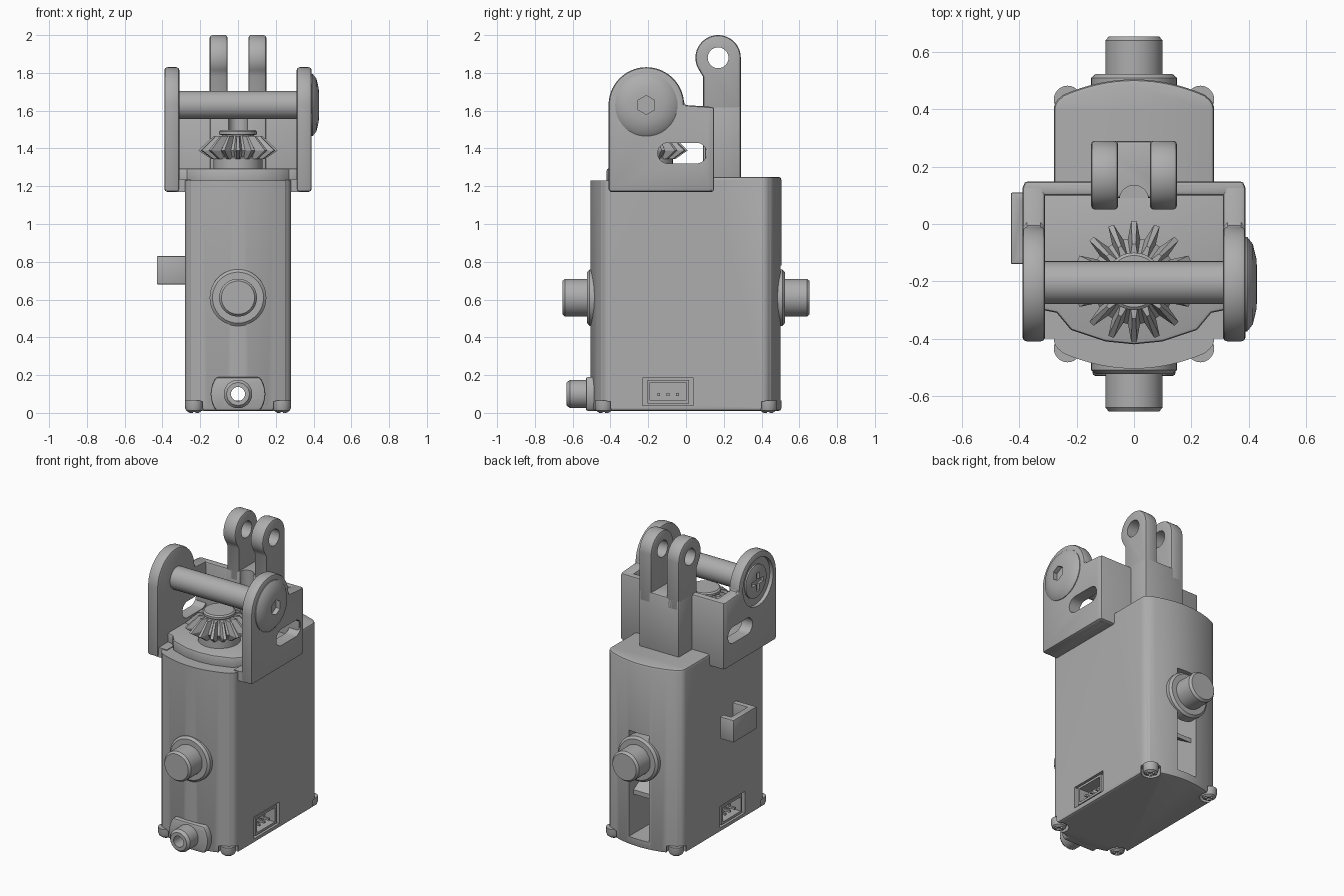
import bpy, bmesh, math

if "Cube" in bpy.data.objects:
    bpy.data.objects.remove(bpy.data.objects["Cube"])

grey = bpy.data.materials.new("plain grey")
grey.use_nodes = True
colour = (0.42, 0.42, 0.42, 1)
grey.diffuse_color = colour
grey.node_tree.nodes["Principled BSDF"].inputs["Base Color"].default_value = colour

# Outline plane to model space, by extrusion axis
PLACE = {"x": lambda u, v, w: (w, u, v),
         "y": lambda u, v, w: (u, w, v),
         "z": lambda u, v, w: (u, v, w)}
parts = []


def apply(obj, mod):
    bpy.context.view_layer.objects.active = obj
    bpy.ops.object.modifier_apply(modifier=mod.name)


def loft(name, rings, axis, bevel=0):
    """Skin a stack of (outline, height) rings and cap both ends."""
    bm = bmesh.new()
    rows = [[bm.verts.new(PLACE[axis](u, v, w)) for u, v in pts] for pts, w in rings]
    n = len(rows[0])
    for a, b in zip(rows, rows[1:]):
        for i in range(n):
            j = (i + 1) % n
            bm.faces.new((a[i], a[j], b[j], b[i]))
    bm.faces.new(rows[0])
    bm.faces.new(rows[-1])
    bmesh.ops.recalc_face_normals(bm, faces=bm.faces)
    mesh = bpy.data.meshes.new(name)
    bm.to_mesh(mesh)
    bm.free()
    mesh.materials.append(grey)
    obj = bpy.data.objects.new(name, mesh)
    bpy.context.collection.objects.link(obj)
    if bevel:
        mod = obj.modifiers.new("bevel", "BEVEL")
        mod.width, mod.segments = bevel, 2
        mod.limit_method, mod.angle_limit = "ANGLE", math.radians(40)
        apply(obj, mod)
    parts.append(obj)
    return obj


def prism(name, pts, axis, a, b, bevel=0):
    return loft(name, [(pts, a), (pts, b)], axis, bevel)


def arc(cu, cv, r, start, end, n=24):
    angles = [math.radians(start + (end - start) * i / n) for i in range(n + 1)]
    return [(cu + r * math.cos(a), cv + r * math.sin(a)) for a in angles]


def disc(cu, cv, r, n=48):
    return arc(cu, cv, r, 0, 360, n)[:-1]


def lathe(name, cu, cv, profile, axis, n=48):
    return loft(name, [(disc(cu, cv, r, n), w) for r, w in profile], axis)


def box(name, x, y, z, bevel=0):
    return prism(name, [(x[0], y[0]), (x[1], y[0]), (x[1], y[1]), (x[0], y[1])],
                 "z", z[0], z[1], bevel)


def cut(targets, *cutters):
    for tool in cutters:
        tool.hide_render = True
        for obj in targets:
            mod = obj.modifiers.new("cut", "BOOLEAN")
            mod.operation, mod.object, mod.solver = "DIFFERENCE", tool, "EXACT"
            apply(obj, mod)
        parts.remove(tool)
        bpy.data.objects.remove(tool)


# Main housing with bowed front and back
bow = [(0.25 - 0.5 * i / 16, 0.505 - 0.055 * (1 - i / 8) ** 2) for i in range(17)]
half = arc(0.23, 0.40, 0.05, 0, 60, 6) + bow + arc(-0.23, 0.40, 0.05, 120, 180, 6)
outline = half + [(-u, -v) for u, v in half]
body = prism("housing", outline, "z", 0.01, 1.25, 0.015)
cut([body], box("front_step_cutter", (-0.4, 0.4), (-0.6, 0.14), (1.23, 1.4)))

# Rear slot with the sloping board inside
cut([body], box("slot_cutter", (-0.075, 0.075), (0.28, 0.6), (0.065, 0.78)))
prism("sloping_board", [(0.27, 0.47), (0.45, 0.36), (0.45, 0.33), (0.27, 0.44)],
      "x", -0.075, 0.075)

# Side sockets with pins, corner notches with screws
for side in (-1, 1):
    lo, hi = sorted((side * 0.18, side * 0.4))
    cut([body], box("socket_cutter", (lo, hi), (-0.23, 0.04), (0.04, 0.185)))
    lo, hi = sorted((side * 0.17, side * 0.275))
    socket = box("socket", (lo, hi), (-0.205, 0.015), (0.05, 0.175))
    lo, hi = sorted((side * 0.20, side * 0.4))
    cut([socket], box("socket_cavity", (lo, hi), (-0.19, 0), (0.065, 0.16)))
    lo, hi = sorted((side * 0.19, side * 0.265))
    for k in (-1, 0, 1):
        y = -0.095 + 0.05 * k
        box("socket_pin", (lo, hi), (y - 0.007, y + 0.007), (0.09, 0.104))
    for end in (-1, 1):
        x, y = side * 0.232, end * 0.435
        cut([body], prism("notch_cutter", disc(x, y, 0.06, 24), "z", -0.1, 0.06))
        screw = lathe("corner_screw", x, y,
                      [(0.025, 0), (0.042, 0.012), (0.048, 0.03), (0.048, 0.065)], "z", 24)
        cut([screw], box("cross_a", (x - 0.03, x + 0.03), (y - 0.007, y + 0.007), (-0.1, 0.02)),
            box("cross_b", (x - 0.007, x + 0.007), (y - 0.03, y + 0.03), (-0.1, 0.02)))

# Pivot bosses front and back
for end in (-1, 1):
    lathe("pivot_collar", 0, 0.61,
          [(0.15, end * 0.45), (0.15, end * 0.51), (0.135, end * 0.523)], "y")
    lathe("pivot_boss", 0, 0.61,
          [(0.1, end * 0.5), (0.1, end * 0.64), (0.088, end * 0.655)], "y")

# Cable nozzle on its flange
sides = arc(0, 0.1, 0.145, -38, 38, 8)
flange = prism("nozzle_flange", sides + [(-u, 0.2 - v) for u, v in sides], "y", -0.53, -0.45, 0.01)
nozzle = lathe("nozzle", 0, 0.1, [(0.075, -0.5), (0.075, -0.615), (0.06, -0.632)], "y")
cut([body, flange, nozzle], prism("bore_cutter", disc(0, 0.1, 0.037), "y", -0.8, 0.4))

# Cable hook on the right side
prism("cable_hook", [(-0.27, -0.14), (-0.43, -0.14), (-0.43, 0.11), (-0.33, 0.11),
                     (-0.33, 0.07), (-0.385, 0.07), (-0.385, -0.1), (-0.27, -0.1)],
      "z", 0.68, 0.83, 0.006)

# Bracket cheeks with slots
cheek = [(-0.41, 1.17), (0.14, 1.17), (0.14, 1.62)] + arc(-0.21, 1.63, 0.2, 0, 180, 36)
slot = arc(0.055, 1.375, 0.055, -90, 90, 12) + arc(-0.095, 1.375, 0.055, 90, 270, 12)
cheeks = []
for side in (-1, 1):
    obj = prism("bracket_cheek", cheek, "x", side * 0.31, side * 0.39, 0.016)
    cut([obj], prism("cheek_slot_cutter", slot, "x", side * 0.2, side * 0.5))
    cheeks.append(obj)
wall = box("bracket_back_wall", (-0.385, 0.385), (0.1, 0.148), (1.17, 1.62), 0.012)
for side in (-1, 1):
    box("bracket_shoulder", sorted((side * 0.25, side * 0.33)), (-0.40, 0.13), (1.17, 1.235))

# Raised floor with curved front edge
front = [(0.32, -0.30), (0.27, -0.31), (0.22, -0.37), (0.1, -0.41)]
floor_pts = front + [(0, -0.42)] + [(-u, v) for u, v in front[::-1]]
prism("raised_floor", floor_pts + [(-0.32, 0.12), (0.32, 0.12)], "z", 1.2, 1.295, 0.012)

# Fork column and two drilled lugs
column = box("fork_column", (-0.15, 0.15), (0.09, 0.29), (1.2, 1.63), 0.012)
cut([wall, column], prism("scallop_cutter", disc(0, 0.085, 0.05), "z", 1.3, 1.8))
lug = [(0.29, 1.55)] + arc(0.17, 1.88, 0.12, 0, 215, 36) + [(0.09, 1.78), (0.09, 1.55)]
for side in (-1, 1):
    obj = prism("fork_lug", lug, "x", side * 0.055, side * 0.15, 0.014)
    cut([obj], prism("lug_hole_cutter", disc(0.17, 1.88, 0.055), "x", side * 0.01, side * 0.3))

# Cross shaft, domed screw head and recessed end screw
prism("cross_shaft", disc(-0.205, 1.63, 0.075), "x", -0.33, 0.33)
head = lathe("domed_screw_head", -0.21, 1.63,
             [(0.165, 0.37), (0.165, 0.395), (0.14, 0.415), (0.09, 0.427), (0.05, 0.43)], "x")
cut([head], prism("hex_cutter", arc(-0.21, 1.63, 0.05, 30, 330, 5), "x", 0.40, 0.5))
cut([cheeks[0]], prism("recess_cutter", disc(-0.21, 1.63, 0.16), "x", -0.5, -0.365))
end_screw = lathe("end_screw", -0.21, 1.63, [(0.11, -0.35), (0.11, -0.375), (0.07, -0.388)], "x")
cut([end_screw],
    box("cross_a", (-0.5, -0.37), (-0.27, -0.15), (1.615, 1.645)),
    box("cross_b", (-0.5, -0.37), (-0.225, -0.195), (1.57, 1.69)))

# Bevel gear on its hub
TEETH = 16


def toothed(tip, root):
    pts = []
    for i in range(TEETH):
        for r, shift in ((root, -0.36), (tip, -0.12), (tip, 0.12), (root, 0.36)):
            a = 2 * math.pi * (i + shift) / TEETH + math.pi / 2
            pts.append((r * math.cos(a), -0.2 + r * math.sin(a)))
    return pts


loft("bevel_gear", [(toothed(0.145, 0.12), 1.345), (toothed(0.21, 0.15), 1.39),
                    (toothed(0.13, 0.09), 1.465)], "z")
lathe("gear_hub", 0, -0.2, [(0.13, 1.28), (0.13, 1.35), (0.09, 1.4), (0.085, 1.47),
                            (0.1, 1.475), (0.1, 1.49), (0.09, 1.498)], "z")

# Smooth curved faces, keep edges crisp
bpy.ops.object.select_all(action="DESELECT")
for obj in parts:
    obj.select_set(True)
bpy.context.view_layer.objects.active = body
bpy.ops.object.shade_smooth_by_angle(angle=math.radians(30))
